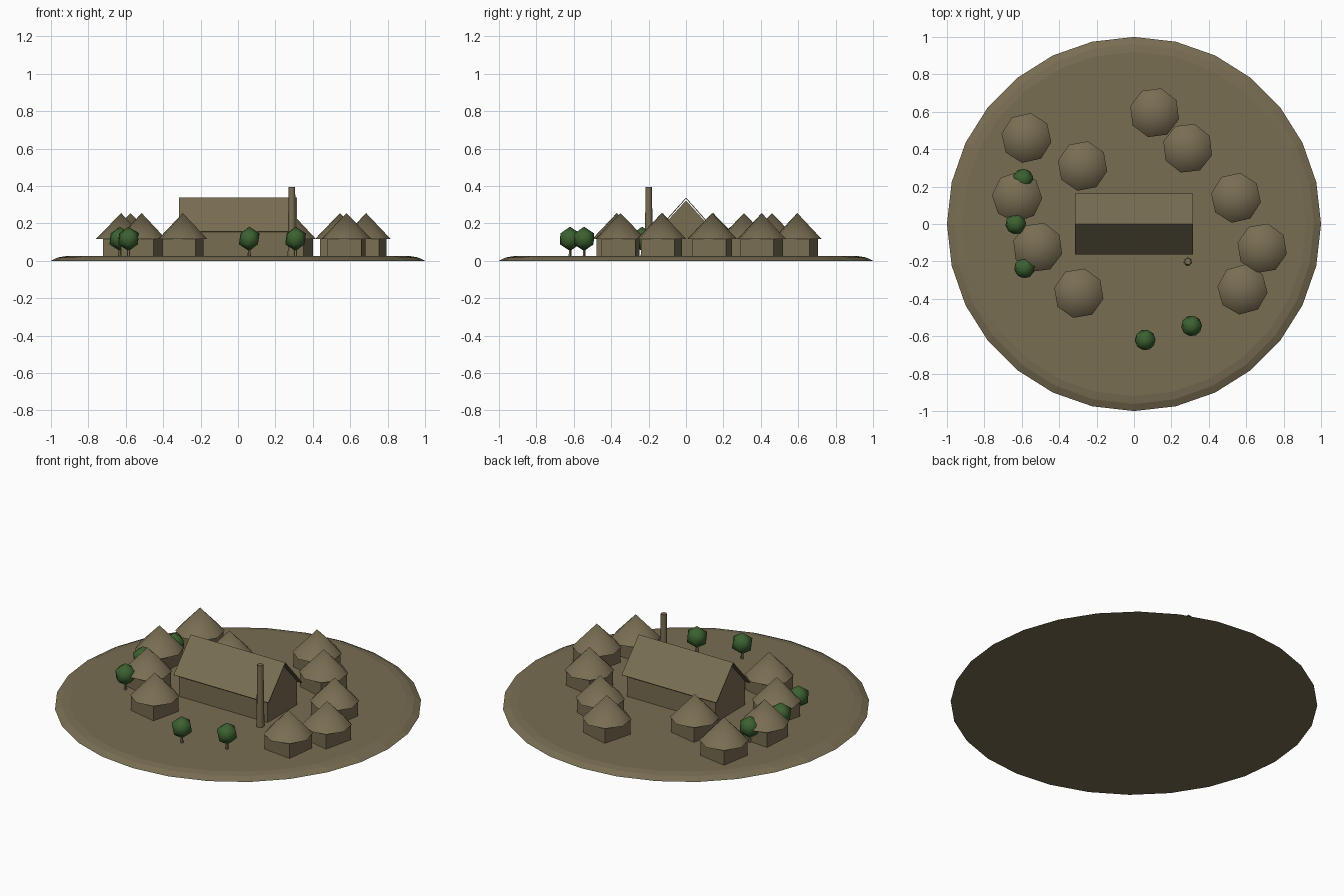
import bpy, bmesh, math
from mathutils import Matrix

cube = bpy.data.objects.get("Cube")
if cube:
    bpy.data.objects.remove(cube, do_unlink=True)


def material(name, rgb):
    m = bpy.data.materials.new(name)
    m.use_nodes = True
    m.diffuse_color = (*rgb, 1)
    m.node_tree.nodes["Principled BSDF"].inputs["Base Color"].default_value = (*rgb, 1)
    return m


EARTH = material("earth brown", (0.19, 0.155, 0.086))
LEAF = material("leaf green", (0.045, 0.12, 0.03))
GROUND = 0.025


def finish(name, bm, mat, smooth=False):
    bmesh.ops.recalc_face_normals(bm, faces=bm.faces)
    mesh = bpy.data.meshes.new(name)
    bm.to_mesh(mesh)
    bm.free()
    mesh.materials.append(mat)
    ob = bpy.data.objects.new(name, mesh)
    bpy.context.collection.objects.link(ob)
    if smooth:
        bpy.ops.object.select_all(action="DESELECT")
        ob.select_set(True)
        bpy.context.view_layer.objects.active = ob
        bpy.ops.object.shade_smooth_by_angle(angle=math.radians(60))
    return ob


def frustum(name, x, y, z0, z1, r0, r1, sides, turn=0, smooth=False, mat=EARTH):
    bm = bmesh.new()
    place = Matrix.Translation((x, y, (z0 + z1) / 2)) @ Matrix.Rotation(turn, 4, "Z")
    bmesh.ops.create_cone(bm, cap_ends=True, segments=sides, radius1=r0,
                          radius2=r1, depth=z1 - z0, matrix=place)
    return finish(name, bm, mat, smooth)


def extrude_x(name, profile, half, closed=True):
    """Sweep a (y, z) profile along x, from -half to half."""
    bm = bmesh.new()
    ends = [[bm.verts.new((s * half, y, z)) for y, z in profile] for s in (-1, 1)]
    n = len(profile)
    for i in range(n if closed else n - 1):
        j = (i + 1) % n
        bm.faces.new((ends[0][i], ends[0][j], ends[1][j], ends[1][i]))
    if closed:
        for end in ends:
            bm.faces.new(end)
    return finish(name, bm, EARTH)


# Round ground plate with a sloped rim
bm = bmesh.new()
rings = []
for r, z in ((1, 0), (0.962, 0.018), (0.92, GROUND)):
    rings.append([bm.verts.new((r * math.sin(math.tau * i / 28),
                                r * math.cos(math.tau * i / 28), z)) for i in range(28)])
for low, high in zip(rings, rings[1:]):
    for i in range(28):
        j = (i + 1) % 28
        bm.faces.new((low[i], low[j], high[j], high[i]))
bm.faces.new(rings[0])
bm.faces.new(rings[-1])
finish("ground", bm, EARTH)

# Huts: square walls under an eight-sided conical roof (x, y, turn in degrees)
HUTS = [(-0.575, 0.46, 10), (-0.275, 0.31, 12), (0.11, 0.595, 15), (0.287, 0.405, 16),
        (0.545, 0.14, 10), (0.685, -0.13, 13), (0.58, -0.35, 7), (-0.295, -0.37, 13),
        (-0.515, -0.125, 15), (-0.625, 0.145, 4)]
for i, (x, y, deg) in enumerate(HUTS, 1):
    turn = -math.radians(deg)
    frustum(f"hut_walls_{i}", x, y, 0.02, 0.122, 0.129, 0.129, 4, turn + math.pi / 4)
    frustum(f"hut_roof_{i}", x, y, 0.116, 0.255, 0.135, 0, 8, turn, smooth=True)

# Longhouse: gabled walls and an overhanging sheet roof
extrude_x("longhouse_walls", [(-0.14, 0.02), (0.14, 0.02), (0.14, 0.168),
                              (0, 0.322), (-0.14, 0.168)], 0.295)
roof = extrude_x("longhouse_roof", [(-0.16, 0.155), (0, 0.335), (0.16, 0.155)], 0.315, False)
solid = roof.modifiers.new("thickness", "SOLIDIFY")
solid.thickness = 0.006
solid.offset = 0

# Tall tapered post beside the longhouse
frustum("tall_post", 0.288, -0.2, 0.02, 0.395, 0.023, 0.018, 7, smooth=True)

# Trees: thin trunk and faceted crown
TREES = [(0.06, -0.62), (0.308, -0.545), (-0.632, 0), (-0.585, -0.235), (-0.593, 0.24)]
for i, (x, y) in enumerate(TREES, 1):
    frustum(f"tree_trunk_{i}", x, y, 0.02, 0.08, 0.009, 0.007, 5)
    bm = bmesh.new()
    place = (Matrix.Translation((x, y, 0.117)) @ Matrix.Rotation(i * 1.3, 4, "Z")
             @ Matrix.Diagonal((1, 1, 1.05, 1)))
    bmesh.ops.create_icosphere(bm, subdivisions=1, radius=0.062, matrix=place)
    finish(f"tree_crown_{i}", bm, LEAF, smooth=True)
